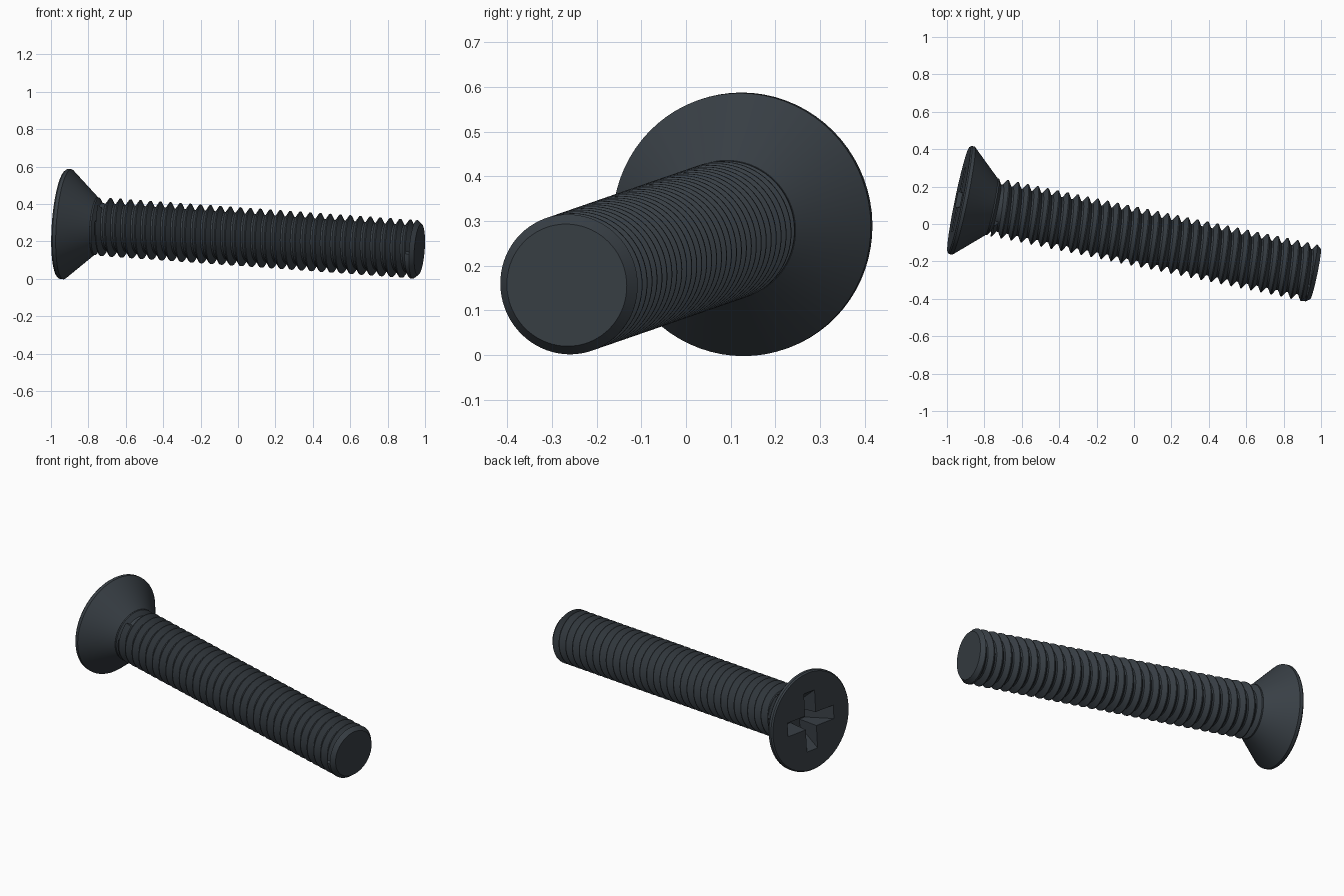
import bpy, bmesh
from math import sin, cos, tau
from mathutils import Vector, Matrix

old = bpy.data.objects.get("Cube")
if old:
    bpy.data.objects.remove(old, do_unlink=True)

# Local frame: z runs from the head face to the tip
AXIS = Vector((0.9766, -0.2031, -0.0703))
PLACE = Matrix.Translation((-0.937, 0.13, 0.294)) @ AXIS.to_track_quat('Z', 'Y').to_matrix().to_4x4()
LENGTH, SIDES = 1.953, 72
CREST, ROOT, PITCH = 0.157, 0.126, 0.0547
START, END = 0.205, LENGTH - 0.024

steel = bpy.data.materials.new("dark steel")
steel.use_nodes = True
steel.diffuse_color = (0.04, 0.05, 0.06, 1)
steel.node_tree.nodes["Principled BSDF"].inputs["Base Color"].default_value = (0.04, 0.05, 0.06, 1)


def make_object(name, bm):
    bmesh.ops.remove_doubles(bm, verts=bm.verts, dist=0.0001)
    bmesh.ops.recalc_face_normals(bm, faces=bm.faces)
    mesh = bpy.data.meshes.new(name)
    bm.to_mesh(mesh)
    bm.free()
    mesh.materials.append(steel)
    obj = bpy.data.objects.new(name, mesh)
    bpy.context.collection.objects.link(obj)
    obj.matrix_world = PLACE
    return obj


def select_only(obj):
    bpy.ops.object.select_all(action='DESELECT')
    obj.select_set(True)
    bpy.context.view_layer.objects.active = obj


def revolve(name, rows):
    """Each row is a function of the turn (0 to 1) giving radius and z."""
    bm = bmesh.new()
    grid = []
    for i in range(SIDES + 1):
        t = i / SIDES
        points = [row(t) for row in rows]
        grid.append([bm.verts.new((r * cos(tau * t), r * sin(tau * t), z)) for r, z in points])
    for a, b in zip(grid, grid[1:]):
        for j in range(len(rows) - 1):
            bm.faces.new((a[j], b[j], b[j + 1], a[j + 1]))
    return make_object(name, bm)


def ring(r, z):
    return lambda t: (r, z)


def helix(r, turns):
    def row(t):
        z = START + (turns + t) * PITCH
        if z <= START:
            return ROOT, START
        if z >= END:
            return CREST, END
        return r, z
    return row


# Countersunk head
head = revolve("countersunk_head", [ring(r, z) for r, z in (
    (0, 0), (0.288, 0), (0.295, 0.008), (0.295, 0.026), (0.155, 0.18), (0, 0.18))])


# Cross recess: two tapered slots cut from the head
def slot_cutter(name, across):
    bm = bmesh.new()
    bmesh.ops.create_cube(bm, size=2)
    for v in bm.verts:
        deep = v.co.z > 0
        long, wide = (0.075, 0.034) if deep else (0.182, 0.041)
        x, y = v.co.x * long, v.co.y * wide
        v.co = (y, x, 0) if across else (x, y, 0)
        v.co.z = 0.13 if deep else -0.01
    return make_object(name, bm)


for across in (False, True):
    cutter = slot_cutter("recess_cutter", across)
    cutter.hide_render = True
    mod = head.modifiers.new("recess", 'BOOLEAN')
    mod.operation = 'DIFFERENCE'
    mod.solver = 'EXACT'
    mod.object = cutter
    select_only(head)
    bpy.ops.object.modifier_apply(modifier=mod.name)
    bpy.data.objects.remove(cutter, do_unlink=True)

# Threaded shaft: plain neck, helical thread, chamfered tip
rows = [ring(0, 0.17), ring(0.154, 0.17), ring(0.154, 0.188)]
for k in range(-1, int((END - START) / PITCH) + 2):
    for offset, radius in ((0, ROOT), (0.18, ROOT), (0.54, CREST), (0.64, CREST)):
        rows.append(helix(radius, k + offset))
rows += [ring(CREST, END), ring(0.137, LENGTH), ring(0, LENGTH)]
shaft = revolve("threaded_shaft", rows)

for obj in (head, shaft):
    select_only(obj)
    bpy.ops.object.shade_smooth_by_angle(angle=0.5)
